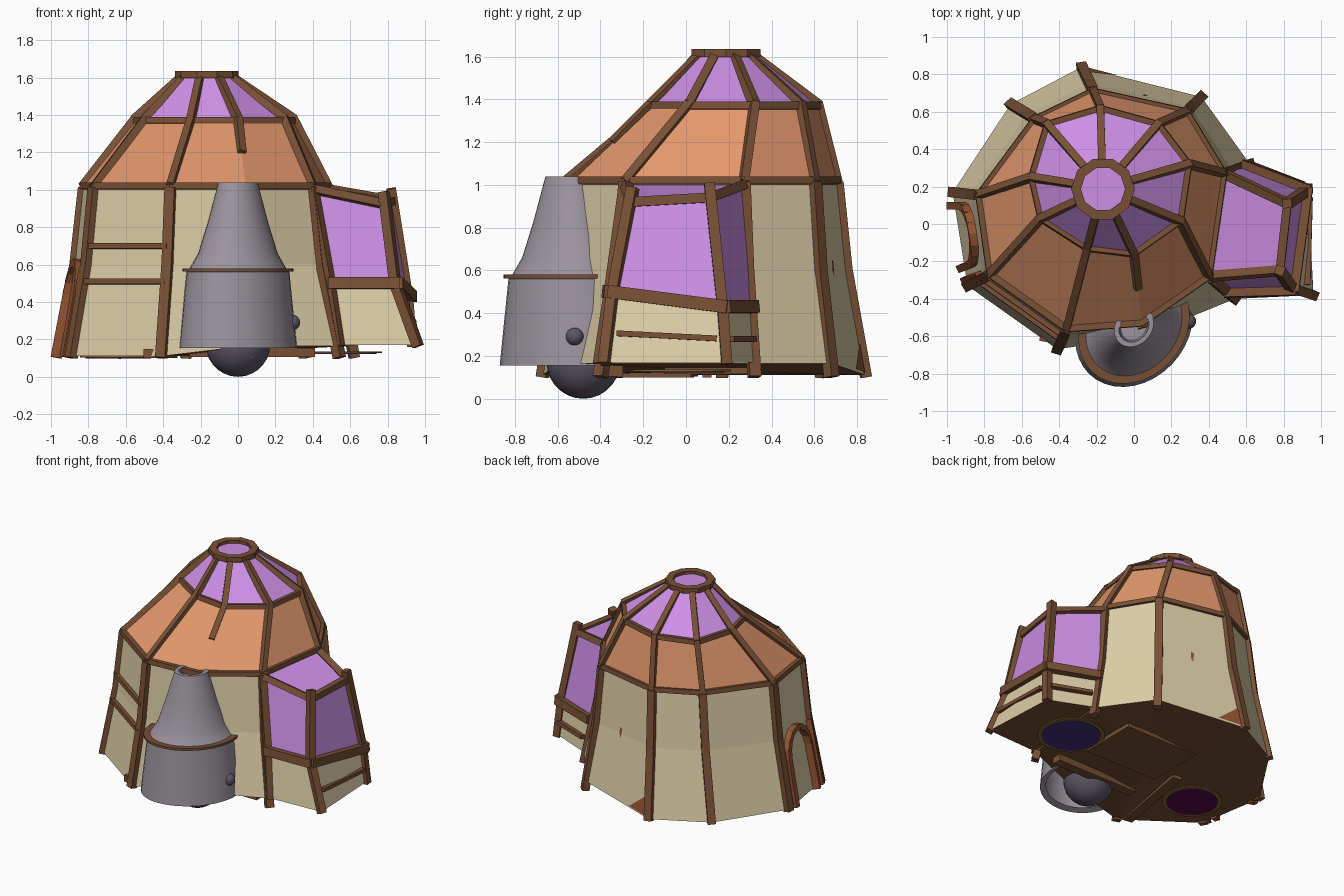
import bpy, bmesh, math
from mathutils import Vector as V, Matrix

if "Cube" in bpy.data.objects:
    bpy.data.objects.remove(bpy.data.objects["Cube"])


def mat(name, r, g, b):
    m = bpy.data.materials.new(name)
    lin = lambda c: ((c / 255 + 0.055) / 1.055) ** 2.4
    m.diffuse_color = (lin(r), lin(g), lin(b), 1)
    m.use_nodes = True
    m.node_tree.nodes["Principled BSDF"].inputs["Base Color"].default_value = m.diffuse_color
    return m


WALL = mat("plaster", 221, 206, 167)
WOOD = mat("wood", 121, 80, 53)
CLAY = mat("clay_orange", 226, 151, 108)
GLASS = mat("violet_glass", 208, 145, 233)
STONE = mat("grey_stone", 156, 148, 158)
DARK = mat("dark_stone", 92, 85, 100)
RUST = mat("rust_wood", 148, 84, 50)
GOLD = mat("old_gold", 135, 106, 42)
INDIGO = mat("indigo", 66, 46, 124)
MAGENTA = mat("dark_magenta", 88, 10, 74)


def finish(name, bm, *mats, smooth=False, recalc=True):
    if recalc:
        bmesh.ops.recalc_face_normals(bm, faces=bm.faces)
    me = bpy.data.meshes.new(name)
    bm.to_mesh(me)
    bm.free()
    ob = bpy.data.objects.new(name, me)
    bpy.context.collection.objects.link(ob)
    for m in mats:
        me.materials.append(m)
    if smooth:
        bpy.ops.object.select_all(action='DESELECT')
        bpy.context.view_layer.objects.active = ob
        ob.select_set(True)
        bpy.ops.object.shade_smooth_by_angle(angle=math.radians(35))
    return ob


def add_beam(bm, p, q, w, h, out=None):
    """Square timber from p to q, its depth h facing away from the hut axis."""
    p, q = V(p), V(q)
    mid, z = (p + q) / 2, (q - p).normalized()
    out = V(out) if out else V((mid.x + 0.16, mid.y - 0.1, 0.05))
    x = out.cross(z).normalized()
    y = z.cross(x)
    rot = Matrix((x, y, z)).transposed().to_4x4()
    size = Matrix.Diagonal((w, h, (q - p).length + w * 0.3, 1))
    bmesh.ops.create_cube(bm, size=1, matrix=Matrix.Translation(mid) @ rot @ size)


def beams(name, paths, w, h, material=WOOD, out=None):
    bm = bmesh.new()
    for path in paths:
        for p, q in zip(path, path[1:]):
            add_beam(bm, p, q, w, h, out)
    return finish(name, bm, material)


def loft(name, rings, mats, closed=True):
    """Flat panels between rings of points; one material per band."""
    bm = bmesh.new()
    vs = [[bm.verts.new(p) for p in r] for r in rings]
    n = len(rings[0])
    for band, (a, b) in enumerate(zip(vs, vs[1:])):
        for i in range(n if closed else n - 1):
            j = (i + 1) % n
            bm.faces.new((a[i], a[j], b[j], b[i])).material_index = band
    return finish(name, bm, *mats)


def polygon(name, pts, material):
    bm = bmesh.new()
    bm.faces.new([bm.verts.new(p) for p in pts])
    return finish(name, bm, material, recalc=False)


def lathe(name, profile, centre, material, steps=36, smooth=True, shear=0):
    bm = bmesh.new()
    vs = [bm.verts.new((centre[0] + r, centre[1], z)) for r, z in profile]
    es = [bm.edges.new(e) for e in zip(vs, vs[1:])]
    bmesh.ops.spin(bm, geom=vs + es, cent=(centre[0], centre[1], 0), axis=(0, 0, 1),
                   angle=math.tau, steps=steps, use_duplicate=False)
    bmesh.ops.remove_doubles(bm, verts=bm.verts, dist=1e-5)
    for v in bm.verts:
        v.co.y += shear * (v.co.x - centre[0])
    return finish(name, bm, material, smooth=smooth)


# Corner layout of the nine-sided hut, counter-clockwise from the right
eave_xy = [(.48, .27), (.28, .60), (-.22, .71), (-.53, .56), (-.83, .155),
           (-.77, -.27), (-.36, -.56), (.04, -.53), (.40, -.28)]
foot_xy = [(.62, .32), (.36, .68), (-.28, .84), (-.66, .64), (-.97, .17),
           (-.89, -.33), (-.41, -.67), (.05, -.60), (.54, -.40)]
mid_xy = [(.295, .32), (.13, .535), (-.18, .62), (-.465, .535), (-.55, .25),
          (-.50, .03), (-.25, -.13), (0, -.16), (.25, .016)]
hub = V((-.166, .187, 1.61))
eave = [V((x, y, 1.02)) for x, y in eave_xy]
foot = [V((x, y, .165 if x > 0 else .11)) for x, y in foot_xy]
knee = [f.lerp(e, .68).xy.to_3d() + V((0, 0, .6)) for f, e in zip(foot, eave)]
mid = [V((x, y, 1.37)) for x, y in mid_xy]
top = [hub + (m - hub).xy.normalized().to_3d() * .14 for m in mid]
N = len(eave)
loop = lambda pts: pts + pts[:1]

# Walls, roof and floor
loft("walls", [foot, knee, eave], [WALL, WALL])
loft("roof", [eave, mid, top], [CLAY, GLASS])
polygon("skylight", [p + V((0, 0, .003)) for p in top], GLASS)
loft("floor", [foot, [V((-.1, .05, .13))] * N], [WOOD])

# Timber frame
beams("wall_posts", [[V((f.x, f.y, .11)), k, e - V((0, 0, .015))]
                     for f, k, e in zip(foot, knee, eave) if f.x != .05], .055, .05)
lift = V((0, 0, .01))
beams("eave_beams", [loop(eave)], .035, .035)
beams("roof_ring", [loop(mid)], .035, .03)
beams("roof_ribs", [[e.lerp(m, .52) if i == 7 else e, m + lift, t - lift]
                    for i, (e, m, t) in enumerate(zip(eave, mid, top))], .04, .04)
lathe("crown_ring", [(.17, 1.598), (.17, 1.635), (.118, 1.635), (.118, 1.598), (.17, 1.598)],
      hub, WOOD, steps=10, smooth=False)


def on_wall(i, u, z, off=.012):
    """Point on wall panel i at fraction u and height z, pushed outward."""
    j = (i + 1) % N
    pts = []
    for c in (i, j):
        a, b = (foot[c], knee[c]) if z < .6 else (knee[c], eave[c])
        pts.append(a.lerp(b, (z - a.z) / (b.z - a.z)))
    t = pts[1] - pts[0]
    return pts[0].lerp(pts[1], u) + V((t.y, -t.x, 0)).normalized() * off


# Wall rails and arched door frame on the left
beams("wall_rails", [[on_wall(5, 0, z), on_wall(5, 1, z)] for z in (.70, .51)], .03, .03)
arch = [on_wall(4, .14, .11), on_wall(4, .14, .44)]
arch += [on_wall(4, .47 - .33 * math.cos(a * math.pi / 8), .44 + .17 * math.sin(a * math.pi / 8))
         for a in range(1, 8)]
arch += [on_wall(4, .8, .44), on_wall(4, .8, .11)]
beams("door_frame", [arch], .04, .06, RUST)
beams("door_jamb", [[on_wall(4, .93, .11), on_wall(4, .95, .58)]], .03, .04, RUST)

# Worn patches on the back walls
polygon("worn_patch", [on_wall(1, 1, .12, .006), on_wall(1, .7, .14, .006),
                       on_wall(1, .95, .26, .006)], RUST)
polygon("worn_chip", [on_wall(1, u, z, .006) for u, z in
                      ((.46, .57), (.43, .60), (.44, .65), (.48, .64))], RUST)

# Bay window on the right
b_top = [V(p) for p in ((.40, -.28, 1.0), (.78, -.25, .92), (.82, .11, .94), (.48, .27, 1.0))]
b_sill = [V(p) for p in ((.49, -.35, .5), (.84, -.34, .5), (.91, .17, .43), (.58, .3, .43))]
b_foot = [V(p) for p in ((.54, -.40, .17), (.96, -.38, .17), (.93, .19, .17), (.62, .32, .17))]
loft("bay_walls", [b_foot, b_sill, b_top], [WALL, GLASS], closed=False)
polygon("bay_roof", b_top, GLASS)
polygon("bay_floor", b_foot[::-1], WOOD)
beams("bay_top_beams", [b_top], .045, .045)
push = [V((0, -.015, 0)), V((.015, -.015, 0)), V((.018, .015, 0)), V((0, .015, 0))]
beams("bay_sill_beams", [[p + o for p, o in zip(b_sill, push)]], .06, .055)
beams("bay_posts", [[b_foot[k], b_sill[k], b_top[k] + V((0, 0, .06))] for k in (1, 2)], .05, .05)
beams("bay_front_post", [[b_foot[0], b_sill[0], b_top[0]]], .05, .05)
slat = [f.lerp(s, .42) + o for f, s, o in zip(b_foot, b_sill, push)]
beams("bay_slats", [[slat[1].lerp(slat[2], .1), slat[1].lerp(slat[2], .9)],
                    [slat[2].lerp(slat[3], .1), slat[2].lerp(slat[3], .9)]], .026, .035)

# Stove built against the front wall, with band, knob and hanging bowl
C, skew = (0, -.55), .2
lathe("stove", [(.27, .17), (.315, .155), (.275, .56), (.26, .575), (.212, .66), (.16, .83),
                (.105, 1.04), (.08, 1.04), (.07, .95), (0, .95)], C, STONE, shear=skew)
lathe("stove_band", [(.25, .563), (.298, .563), (.298, .58), (.25, .58)], C, WOOD, shear=skew)
for name, pos, r in (("stove_knob", (.29, -.52, .29), .042), ("stove_bowl", (0, -.48, .172), .172)):
    bm = bmesh.new()
    bmesh.ops.create_uvsphere(bm, u_segments=24, v_segments=14, radius=r,
                              matrix=Matrix.Translation(pos))
    finish(name, bm, DARK, smooth=True)

# Underside: boards, skids and two round gold-rimmed lids
up = (0, 0, 1)
beams("under_board", [[(-.2, .12, .13), (.27, .12, .13)]], .44, .03, WOOD, up)
beams("under_skids", [[(-.47, -.62, .125), (-.36, .02, .125)], [(-.25, -.33, .13), (.4, -.33, .13)]],
      .07, .05, WOOD, up)
for name, x, y, z, r, m in (("bay_lid", .54, -.02, .128, .2, INDIGO),
                            ("door_lid", -.64, -.15, .104, .175, MAGENTA)):
    lathe(name + "_rim", [(r + .03, z + .008), (r + .03, z), (0, z)], (x, y), GOLD, 28, False)
    lathe(name, [(r, z), (r, z - .005), (0, z - .005)], (x, y), m, 28, False)
